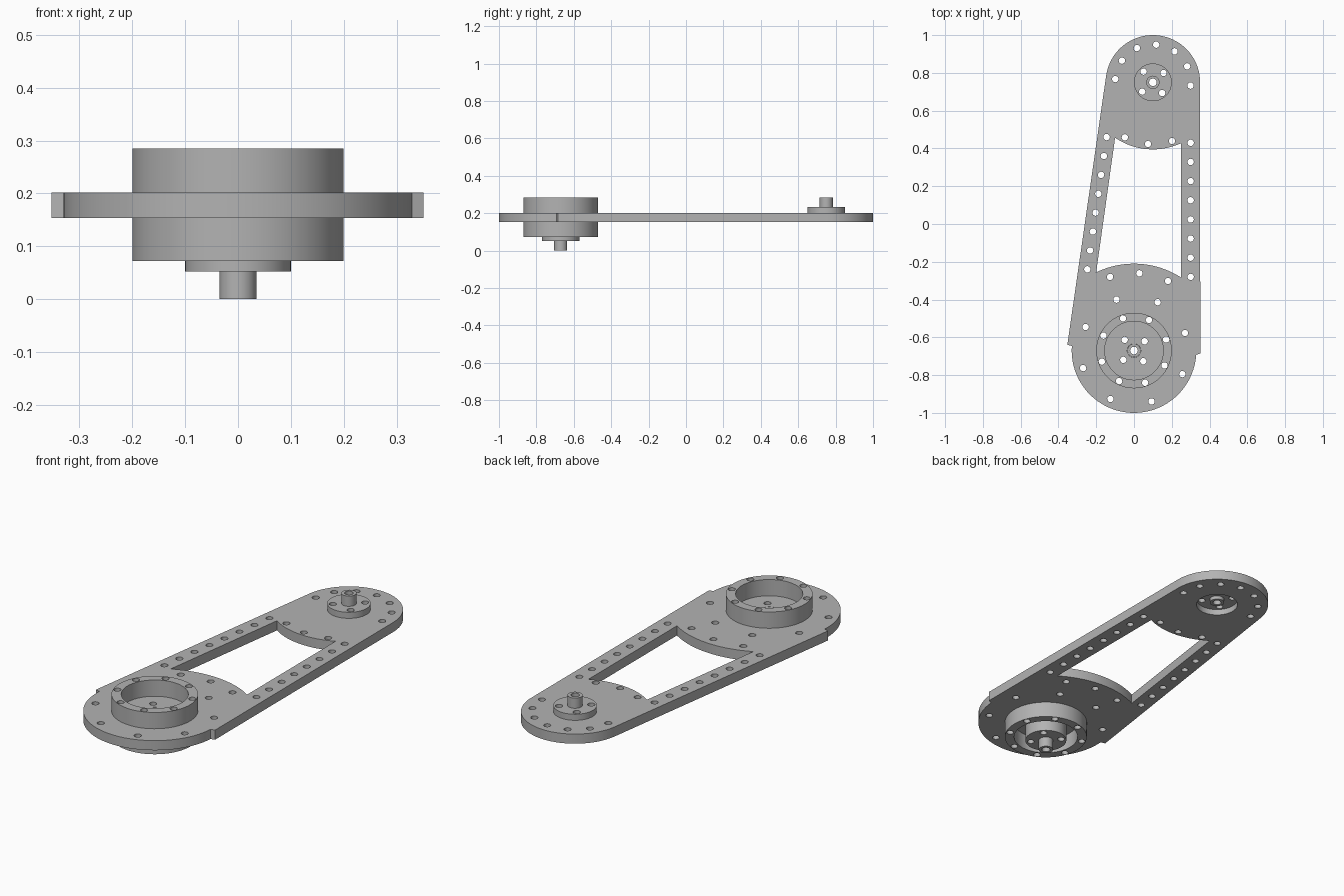
import bpy, bmesh
from math import sin, cos, radians

if "Cube" in bpy.data.objects:
    bpy.data.objects.remove(bpy.data.objects["Cube"])

GREY = (0.45, 0.45, 0.45, 1)
metal = bpy.data.materials.new("grey_metal")
metal.use_nodes = True
metal.diffuse_color = GREY
metal.node_tree.nodes["Principled BSDF"].inputs["Base Color"].default_value = GREY

BIG, SMALL = (0, -0.67), (0.1, 0.75)      # joint centres
BOTTOM, TOP = 0.153, 0.202                # plate heights
HOLE = 0.017                              # bolt hole radius


def polar(centre, radius, angle):
    a = radians(angle)
    return (centre[0] + radius * cos(a), centre[1] + radius * sin(a))


def arc(centre, radius, start, end, steps=40):
    return [polar(centre, radius, start + (end - start) * i / steps) for i in range(steps + 1)]


def circle(centre, radius, steps=64):
    return arc(centre, radius, 0, 360, steps)[:-1]


def bolts(centre, radius, angles):
    return [circle(polar(centre, radius, a), HOLE, 16) for a in angles]


def bolt_row(start, end, count):
    return [circle([s + (e - s) * i / (count - 1) for s, e in zip(start, end)], HOLE, 16)
            for i in range(count)]


def slab(name, loops, low, high):
    """Extrude an outline (first loop) with holes (other loops) between two heights."""
    curve = bpy.data.curves.new(name, 'CURVE')
    curve.dimensions, curve.fill_mode = '2D', 'BOTH'
    curve.extrude = (high - low) / 2
    for loop in loops:
        spline = curve.splines.new('POLY')
        spline.points.add(len(loop) - 1)
        for point, (x, y) in zip(spline.points, loop):
            point.co = (x, y, 0, 1)
        spline.use_cyclic_u = True
    helper = bpy.data.objects.new(name + "_outline", curve)
    bpy.context.collection.objects.link(helper)
    deps = bpy.context.evaluated_depsgraph_get()
    mesh = bpy.data.meshes.new_from_object(helper.evaluated_get(deps))
    bpy.data.objects.remove(helper)

    bm = bmesh.new()
    bm.from_mesh(mesh)
    bmesh.ops.remove_doubles(bm, verts=bm.verts, dist=0.0001)
    bmesh.ops.recalc_face_normals(bm, faces=bm.faces)
    bmesh.ops.translate(bm, verts=bm.verts, vec=(0, 0, (low + high) / 2))
    bm.to_mesh(mesh)
    bm.free()
    mesh.materials.clear()
    mesh.materials.append(metal)
    obj = bpy.data.objects.new(name, mesh)
    bpy.context.collection.objects.link(obj)
    bpy.ops.object.select_all(action='DESELECT')
    obj.select_set(True)
    bpy.context.view_layer.objects.active = obj
    bpy.ops.object.shade_smooth_by_angle(angle=radians(30))
    return obj


# Bolt patterns
ring_angles = [19 + 45 * i for i in range(8)]
hub_angles = [41 + 90 * i for i in range(4)]
ring_bolts = bolts(BIG, 0.18, ring_angles)
big_hub_bolts = bolts(BIG, 0.075, hub_angles)

# Arm plate: two rounded ends joined by bars around a window
outline = (arc(SMALL, 0.25, 0, 171.8) + [(-0.353, -0.64)]
           + arc(BIG, 0.33, 175.7, 356) + [(0.351, -0.685)])
window = arc(BIG, 0.46, 57.1, 115.8, 24) + arc(SMALL, 0.355, 235.7, 295, 24)
plate_holes = (bolt_row((0.3, 0.43), (0.3, -0.28), 8)
               + bolt_row((-0.145, 0.46), (-0.247, -0.24), 8)
               + bolts(SMALL, 0.2, range(-5, 180, 30))
               + bolts(SMALL, 0.327, (-117, -94.5, -72))
               + bolts(BIG, 0.41, (64, 86, 108))
               + bolts(BIG, 0.285, ring_angles))
slab("arm_plate",
     [outline, window, circle(SMALL, 0.1), circle(BIG, 0.036)]
     + plate_holes + ring_bolts + big_hub_bolts, BOTTOM, TOP)

# Bearing rings above and below the large end
for name, low, high in (("upper_ring", TOP, 0.285), ("lower_ring", 0.072, BOTTOM)):
    slab(name, [circle(BIG, 0.2), circle(BIG, 0.155)] + ring_bolts, low, high)

# Hubs with hollow shafts, one hanging down and one standing up
for name, centre, hub, shaft in (("lower", BIG, (0.052, BOTTOM), (0, TOP)),
                                 ("upper", SMALL, (0.183, 0.233), (0.165, 0.285))):
    slab(name + "_hub", [circle(centre, 0.1), circle(centre, 0.034)]
         + bolts(centre, 0.075, hub_angles), *hub)
    slab(name + "_shaft", [circle(centre, 0.035, 32), circle(centre, 0.02, 32)], *shaft)
